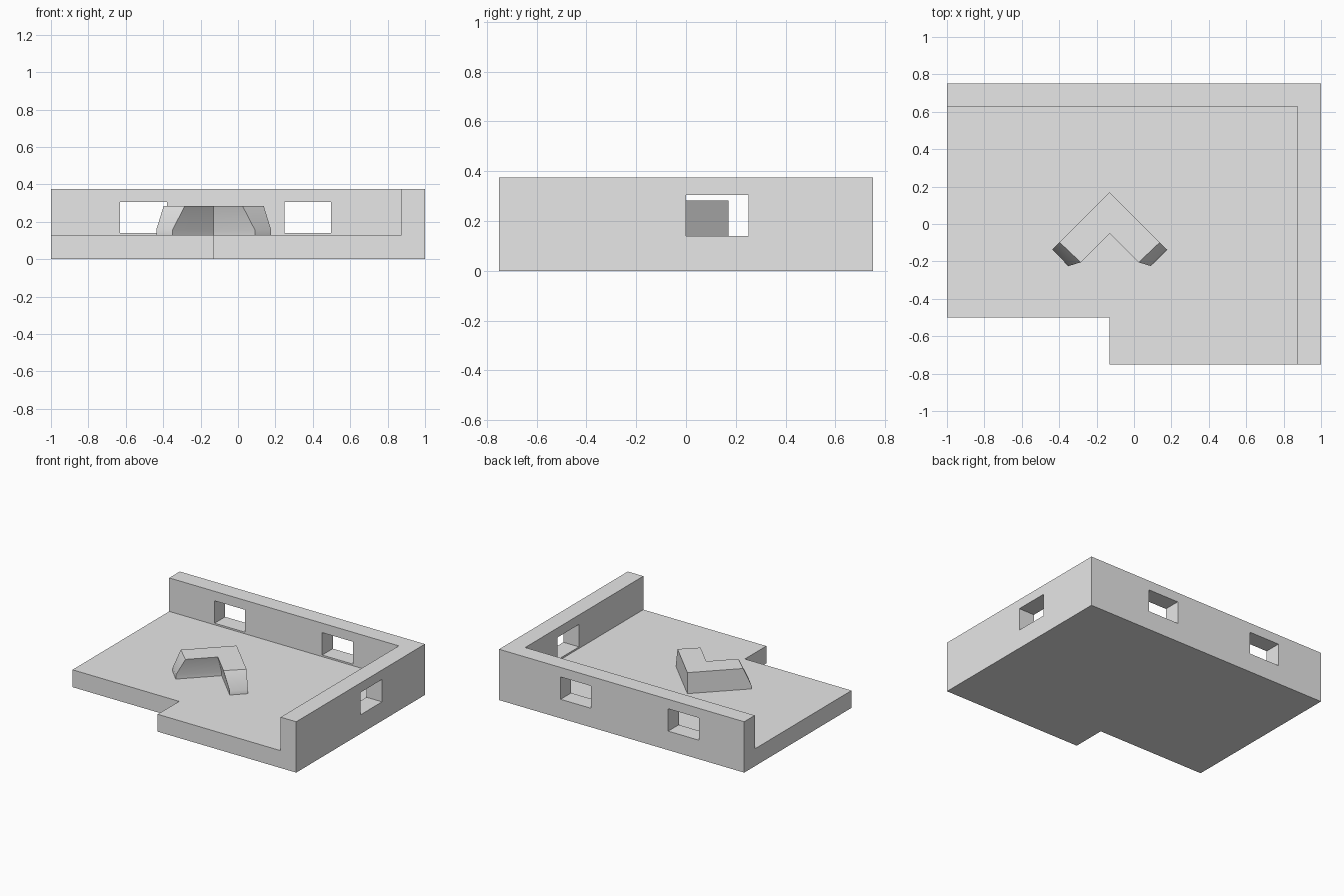
import bpy
import bmesh

if "Cube" in bpy.data.objects:
    bpy.data.objects.remove(bpy.data.objects["Cube"], do_unlink=True)

grey = bpy.data.materials.new("plain_grey")
grey.use_nodes = True
grey.diffuse_color = (0.8, 0.8, 0.8, 1)
grey.node_tree.nodes["Principled BSDF"].inputs["Base Color"].default_value = (0.8, 0.8, 0.8, 1)


def loft(name, rings):
    """Closed solid through rings of matching points, capped at both ends."""
    bm = bmesh.new()
    loops = [[bm.verts.new(p) for p in ring] for ring in rings]
    n = len(loops[0])
    for low, high in zip(loops, loops[1:]):
        for i in range(n):
            j = (i + 1) % n
            bm.faces.new((low[i], low[j], high[j], high[i]))
    bm.faces.new(loops[0])
    bm.faces.new(loops[-1])
    bmesh.ops.recalc_face_normals(bm, faces=bm.faces)
    mesh = bpy.data.meshes.new(name)
    bm.to_mesh(mesh)
    bm.free()
    mesh.materials.append(grey)
    obj = bpy.data.objects.new(name, mesh)
    bpy.context.collection.objects.link(obj)
    return obj


def prism(name, outline, z0, z1):
    return loft(name, [[(x, y, z) for x, y in outline] for z in (z0, z1)])


def select_only(obj):
    bpy.ops.object.select_all(action="DESELECT")
    obj.select_set(True)
    bpy.context.view_layer.objects.active = obj


def cut_box(target, x0, x1, y0, y1, z0, z1):
    cutter = prism("cutter", [(x0, y0), (x1, y0), (x1, y1), (x0, y1)], z0, z1)
    cutter.hide_render = True
    mod = target.modifiers.new("cut", "BOOLEAN")
    mod.operation = "DIFFERENCE"
    mod.solver = "EXACT"
    mod.object = cutter
    select_only(target)
    bpy.ops.object.modifier_apply(modifier=mod.name)
    bpy.data.objects.remove(cutter, do_unlink=True)


# Floor and two walls: notched block with the open room cut away
FLOOR, TOP = 0.128, 0.375
room = prism("floor_and_walls",
             [(-0.13, -0.75), (1, -0.75), (1, 0.75), (-1, 0.75), (-1, -0.5), (-0.13, -0.5)],
             0, TOP)
cut_box(room, -2, 0.873, -2, 0.627, FLOOR, 1)

# Window openings: two in the back wall, one in the side wall
for x in (-0.63, 0.248):
    cut_box(room, x, x + 0.25, 0.5, 1, 0.14, 0.305)
cut_box(room, 0.8, 1.2, 0, 0.25, 0.14, 0.305)


# Corner bench: chevron plan, upright foot, leaning ends and inner side
def chevron(z, outer, inner, inner_apex):
    """Points around the chevron, given its half spans at the arm ends."""
    cx, back = -0.13, 0.17
    half = [(outer, back - outer), (inner, inner_apex - inner)]
    right = [(cx + dx, y, z) for dx, y in half]
    left = [(cx - dx, y, z) for dx, y in reversed(half)]
    return [(cx, back, z)] + right + [(cx, inner_apex, z)] + left


bench = loft("corner_bench", [
    chevron(FLOOR - 0.005, 0.307, 0.22, -0.005),
    chevron(0.157, 0.307, 0.22, -0.005),
    chevron(0.283, 0.268, 0.155, -0.05),
])
select_only(bench)
bpy.ops.object.shade_smooth_by_angle()
